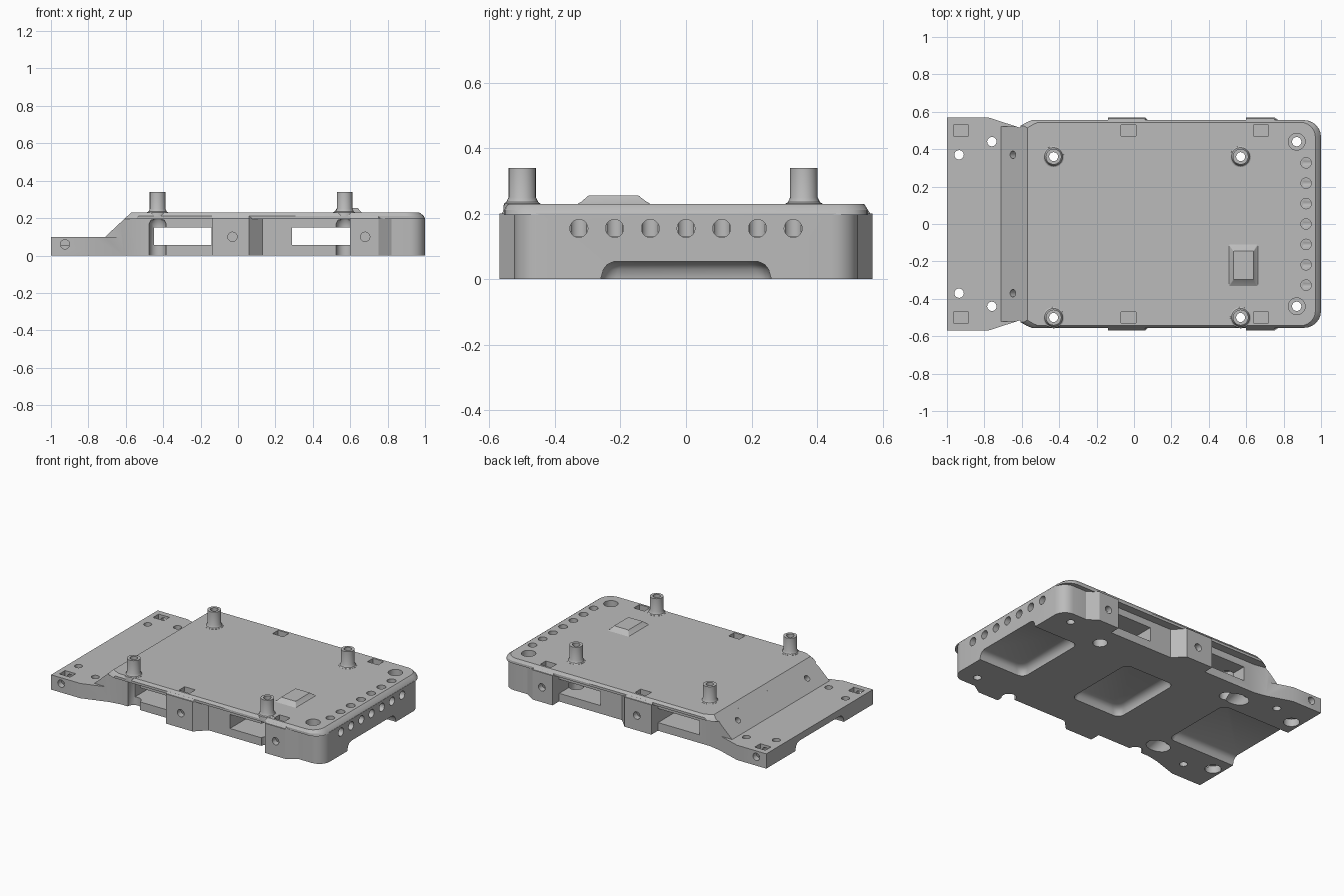
import bpy, bmesh, math
from mathutils import Vector

if "Cube" in bpy.data.objects:
    bpy.data.objects.remove(bpy.data.objects["Cube"])

grey = bpy.data.materials.new("plain grey")
grey.diffuse_color = (0.5, 0.5, 0.5, 1)
grey.use_nodes = True
grey.node_tree.nodes["Principled BSDF"].inputs["Base Color"].default_value = grey.diffuse_color
parts, cutters = [], []


def loft(name, rings, cutter=False):
    """Closed solid through a stack of matching rings."""
    bm = bmesh.new()
    rows = [[bm.verts.new(p) for p in r] for r in rings]
    n = len(rows[0])
    for a, b in zip(rows, rows[1:]):
        for i in range(n):
            j = (i + 1) % n
            bm.faces.new((a[i], a[j], b[j], b[i]))
    bm.faces.new(rows[0][::-1])
    bm.faces.new(rows[-1])
    bmesh.ops.recalc_face_normals(bm, faces=bm.faces[:])
    me = bpy.data.meshes.new(name)
    bm.to_mesh(me)
    bm.free()
    me.materials.append(grey)
    ob = bpy.data.objects.new(name, me)
    bpy.context.scene.collection.objects.link(ob)
    ob.hide_render = cutter
    (cutters if cutter else parts).append(ob)
    return ob


def flat(pts, z):
    return [(x, y, z) for x, y in pts]


def box_cut(name, x0, x1, y0, y1, z0, z1):
    pts = [(x0, y0), (x1, y0), (x1, y1), (x0, y1)]
    return loft(name, [flat(pts, z0), flat(pts, z1)], True)


def round_rect(x0, x1, y0, y1, r, n=5):
    pts = []
    for cx, cy, a0 in ((x1 - r, y1 - r, 0), (x0 + r, y1 - r, 90),
                       (x0 + r, y0 + r, 180), (x1 - r, y0 + r, 270)):
        for i in range(n + 1):
            a = math.radians(a0 + 90 * i / n)
            pts.append((cx + r * math.cos(a), cy + r * math.sin(a)))
    return pts


def tube(name, stations, cutter=True, n=20):
    """Round solid along a straight axis; stations are (point, radius)."""
    axis = (Vector(stations[-1][0]) - Vector(stations[0][0])).normalized()
    q = axis.to_track_quat('Z', 'Y')
    rings = []
    for p, r in stations:
        rings.append([Vector(p) + q @ Vector((r * math.cos(t), r * math.sin(t), 0))
                      for t in (2 * math.pi * i / n for i in range(n))])
    return loft(name, rings, cutter)


def mirrored(half):
    return half + [(x, -y) for x, y in reversed(half)]


def end_corner(x, y, r, n=6):
    return [(x - r + r * math.sin(a), y - r + r * math.cos(a))
            for a in (math.pi / 2 * i / n for i in range(n + 1))]


def bounds(ob):
    return [(min(c), max(c)) for c in zip(*(v.co for v in ob.data.vertices))]


def cut(ob, tool):
    """Subtract tool from ob at once, with a second solver as a backup."""
    if any(a[0] > b[1] or b[0] > a[1] for a, b in zip(bounds(ob), bounds(tool))):
        return
    for solver in ('MANIFOLD', 'EXACT'):
        mod = ob.modifiers.new("cut", 'BOOLEAN')
        mod.operation, mod.object, mod.solver = 'DIFFERENCE', tool, solver
        dg = bpy.context.evaluated_depsgraph_get()
        me = bpy.data.meshes.new_from_object(ob.evaluated_get(dg), depsgraph=dg)
        ob.modifiers.remove(mod)
        if len(me.vertices) not in (0, len(ob.data.vertices)):
            ob.data = me
            return


# Main frame with flange, recessed sides and side bosses
side = [(-1, .57), (-.78, .57), (-.61, .515), (-.53, .5), (-.14, .5), (-.14, .57),
        (.06, .57), (.13, .5), (.6, .5), (.6, .57), (.75, .57), (.82, .525)]
outline = mirrored(side + end_corner(1, .525, .08))
loft("frame", [flat(outline, 0), flat(outline, .2)])


# Top plate with chamfered rim
def plate(x0, x1, y, r):
    return mirrored([(x0, y - .03), (x0 + .035, y - .01), (x0 + .06, y)]
                    + end_corner(x1, y, r))


loft("top_plate", [flat(plate(-.607, 1.0, .555, .09), .196),
                   flat(plate(-.59, .993, .555, .09), .212),
                   flat(plate(-.571, .97, .544, .08), .23)])

# Sloping caps over the side bosses
for s in (1, -1):
    for a, b, c in ((-.14, .06, .12), (.6, .75, .81)):
        low = [(a, s * .5), (a, s * .57), (b, s * .57), (c, s * .5)]
        top = [(a, s * .5), (a, s * .543), (b, s * .543), (c, s * .5)]
        loft("boss_cap", [flat(low, .19), flat(top, .229)])

# Low raised block on the top
loft("raised_block", [flat(round_rect(.50, .67, -.34, -.10, .01), .225),
                      flat(round_rect(.515, .655, -.32, -.12, .005), .236),
                      flat(round_rect(.532, .64, -.298, -.145, .003), .255)])

# Mounting posts with flared feet and through holes
for x in (-.43, .57):
    for y in (-.5, .36):
        prof = ((.21, .058), (.231, .056), (.235, .049), (.25, .042), (.34, .042))
        tube("mounting_post", [((x, y, z), r) for z, r in prof], False)
        tube("post_hole_cut", [((x, y, -.1), .024), ((x, y, .4), .024)])
        tube("post_bore_cut", [((x, y, -.1), .045), ((x, y, .17), .045),
                               ((x, y, .19), .035)])

# Ramp above the flange
ramp = [(-1.1, .10), (-.71, .10), (-.5385, .26), (-.5385, .3), (-1.1, .3)]
loft("ramp_cut", [[(x, y, z) for x, z in ramp] for y in (-.7, .7)], True)
for s in (1, -1):
    box_cut("ramp_side_cut", -.8, -.615, min(s * .52, s * .7), max(s * .52, s * .7), .10, .3)

# Strap tunnels running across the body
for x0, x1 in ((-.45, -.141), (.29, .599)):
    box_cut("tunnel_cut", x0, x1, -.7, .7, .055, .15)

# Shallow pockets underneath
for x0, x1 in ((-1.2, -.49), (-.10, .28), (.66, 1.2)):
    rings = []
    for z, d in ((-.02, 0), (.005, .001), (.03, .008), (.045, .02), (.054, .04)):
        rings.append(flat(round_rect(x0 + d, x1 - d, -.26 + d, .26 - d, .045), z))
    loft("pocket_cut", rings, True)

# Holes repeated on both sides
for s in (1, -1):
    # flange and end screw holes
    for x, y in ((-.935, .37), (-.76, .44), (.87, .44)):
        tube("screw_hole_cut", [((x, s * y, -.1), .025), ((x, s * y, .3), .025)])
    tube("flange_bore_cut", [((-.935, s * .37, -.1), .05), ((-.935, s * .37, .05), .05)])
    tube("end_bore_cut", [((.87, s * .44, .15), .045), ((.87, s * .44, .3), .045)])
    # slanted holes through the ramp
    d = Vector((-.68, 0, .733))
    p = Vector((-.648, s * .37, .158))
    tube("slant_hole_cut", [(p - d * .2, .02), (p + d * .05, .02)])
    tube("slant_bore_cut", [(p - d * .4, .06), (p - d * .08, .06)])
    # side screw holes and nut slots
    for x, z in ((-.925, .06), (-.03, .10), (.68, .10)):
        tube("side_hole_cut", [((x, s * .4, z), .025), ((x, s * .6, z), .025)])
        box_cut("nut_slot_cut", x - .04, x + .04, s * .5 - .03, s * .5 + .03, z - .045, .3)

# Row of elbow holes at the end
for i in range(-3, 4):
    y = i * .109
    tube("row_top_cut", [((.92, y, .13), .028), ((.92, y, .3), .028)])
    tube("row_end_cut", [((.905, y, .155), .0275), ((1.1, y, .155), .0275)])

# Apply the cuts, drop the cutters and shade
for ob in parts:
    for tool in cutters:
        if ob.name.startswith("mounting_post") and not tool.name.startswith("post_hole"):
            continue
        cut(ob, tool)
for tool in cutters:
    bpy.data.objects.remove(tool)
bpy.ops.object.select_all(action='DESELECT')
for ob in parts:
    ob.select_set(True)
bpy.context.view_layer.objects.active = parts[0]
bpy.ops.object.shade_smooth_by_angle(angle=math.radians(30))
